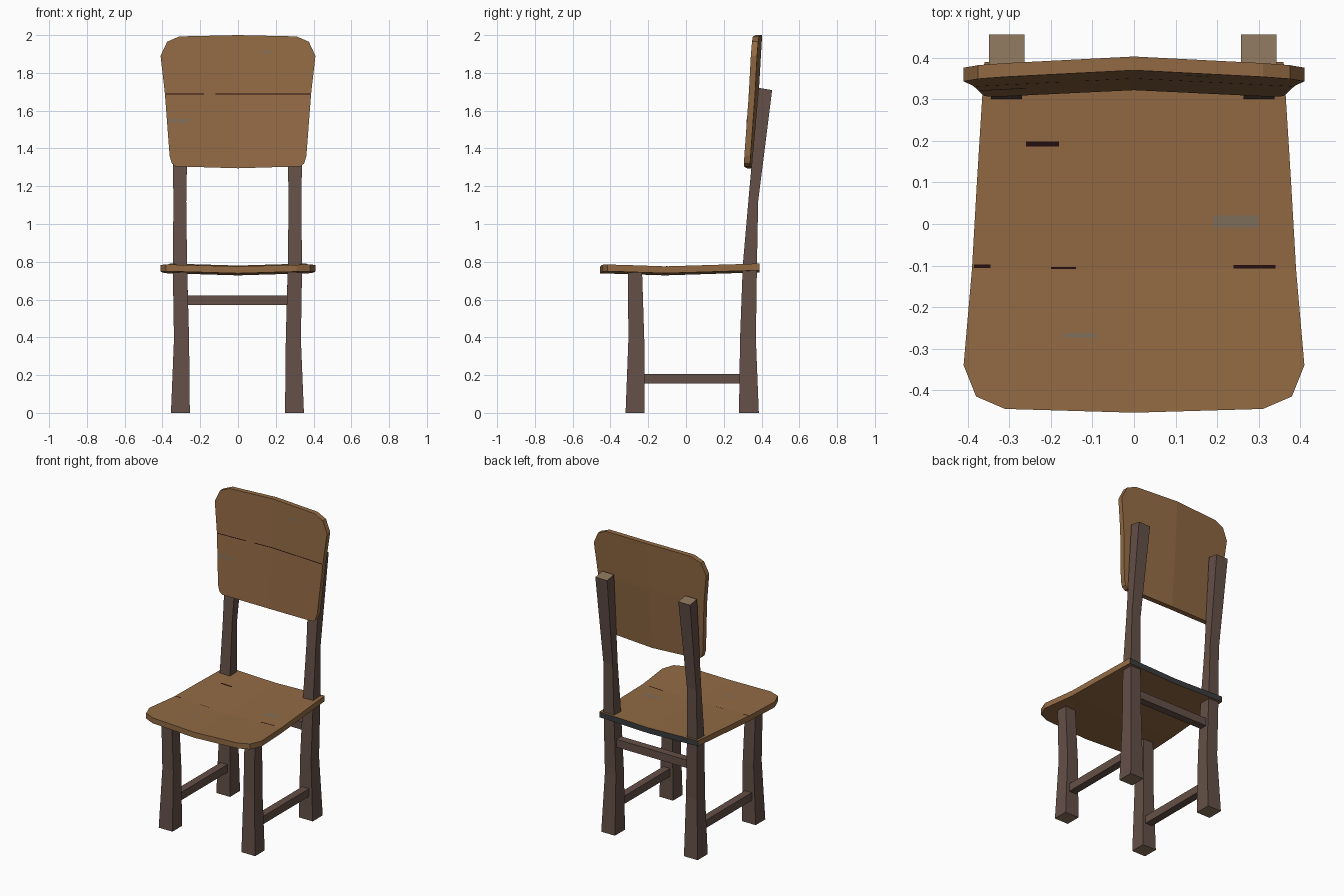
import bpy, bmesh
from mathutils import Vector

if "Cube" in bpy.data.objects:
    bpy.data.objects.remove(bpy.data.objects["Cube"])


def srgb(r, g, b):
    f = lambda c: c / 12.92 if c <= 0.04045 else ((c + 0.055) / 1.055) ** 2.4
    return (f(r / 255), f(g / 255), f(b / 255), 1.0)


def material(name, rgb):
    m = bpy.data.materials.new(name)
    m.diffuse_color = srgb(*rgb)
    m.use_nodes = True
    m.node_tree.nodes["Principled BSDF"].inputs["Base Color"].default_value = m.diffuse_color
    return m


WOOD = material("warm wood", (146, 106, 68))
LEG = material("dark brown wood", (100, 80, 71))
END = material("tan end grain", (140, 117, 92))
DARK = material("charcoal edge", (58, 60, 63))
SEAM = material("dark seam", (38, 14, 14))
WORN = material("worn grey", (128, 110, 90))


def finish(name, bm, mats):
    bmesh.ops.recalc_face_normals(bm, faces=bm.faces)
    me = bpy.data.meshes.new(name)
    bm.to_mesh(me)
    bm.free()
    for m in mats:
        me.materials.append(m)
    ob = bpy.data.objects.new(name, me)
    bpy.context.collection.objects.link(ob)
    return ob


# Surfaces: seat height and backrest depth, each creased along two lines
def seat_point(x, y, off=0.0):
    return Vector((x, y, 0.764 + 0.030 * abs(x) + 0.032 * abs(y + 0.11) + off))


def back_point(x, z, off=0.0):
    slope = 0.058 if z > 1.69 else 0.076
    return Vector((x, 0.352 + slope * (z - 1.69) - 0.05 * abs(x) - off, z))


def slab(name, half, crease, point, thick, mats):
    """Mirrored outline, creased in both directions, then thickened."""
    outline = half + [(-x, v) for x, v in reversed(half) if x > 0]
    bm = bmesh.new()
    bm.faces.new([bm.verts.new((x, v, 0)) for x, v in outline])
    for co, no in (((0, 0, 0), (1, 0, 0)), ((0, crease, 0), (0, 1, 0))):
        bmesh.ops.bisect_plane(bm, geom=bm.verts[:] + bm.edges[:] + bm.faces[:],
                               dist=1e-5, plane_co=co, plane_no=no)
    for v in bm.verts:
        v.co = point(v.co.x, v.co.y)
    ext = bmesh.ops.extrude_face_region(bm, geom=bm.faces[:], use_keep_orig=True)
    bmesh.ops.translate(bm, vec=thick,
                        verts=[g for g in ext["geom"] if isinstance(g, bmesh.types.BMVert)])
    return finish(name, bm, mats)


def flecks(name, point, rects, mat):
    """Thin marks lying on a curved surface."""
    bm = bmesh.new()
    for x0, x1, v0, v1 in rects:
        bm.faces.new([bm.verts.new(point(x, v, 0.0015))
                      for x, v in ((x0, v0), (x1, v0), (x1, v1), (x0, v1))])
    ob = finish(name, bm, [mat])
    want = Vector((0, 0, 1)) if point is seat_point else Vector((0, -1, 0))
    for p in ob.data.polygons:
        if p.normal.dot(want) < 0:
            p.flip()


def post(name, side, sections, tilt=0.0):
    """Square leg lofted through (z, x, y, width, depth) sections."""
    bm = bmesh.new()
    rings = []
    for i, (z, x, y, w, d) in enumerate(sections):
        t = tilt if i == len(sections) - 1 else 0
        cx = side * x - 0.003
        rings.append([bm.verts.new((cx + a * w / 2, y + b * d / 2, z - b * t))
                      for a, b in ((-1, -1), (1, -1), (1, 1), (-1, 1))])
    for lo, hi in zip(rings, rings[1:]):
        for k in range(4):
            n = (k + 1) % 4
            bm.faces.new((lo[k], lo[n], hi[n], hi[k]))
    for ring in (rings[0], rings[-1]):
        bm.faces.new(ring).material_index = 1
    finish(name, bm, [LEG, END])


def bar(name, lo, hi):
    bm = bmesh.new()
    bmesh.ops.create_cube(bm, size=1)
    lo, hi = Vector(lo), Vector(hi)
    for v in bm.verts:
        v.co = (lo + hi) / 2 + v.co * (hi - lo)
    finish(name, bm, [LEG])


# Seat with a dark rear edge
seat = slab("seat", [(0, -0.454), (0.31, -0.445), (0.38, -0.415), (0.41, -0.34),
                     (0.39, -0.11), (0.378, 0.1), (0.36, 0.39), (0, 0.39)],
            -0.11, seat_point, (0, 0, -0.036), [WOOD, DARK])
for p in seat.data.polygons:
    if p.normal.y > 0.9:
        p.material_index = 1

# Backrest
slab("backrest", [(0, 1.295), (0.33, 1.305), (0.35, 1.32), (0.362, 1.36), (0.387, 1.69),
                  (0.41, 1.89), (0.375, 1.965), (0.31, 1.993), (0, 2.0)],
     1.69, back_point, (0, 0.033, 0), [WOOD])

# Legs
for side, tag in ((-1, "left"), (1, "right")):
    post("front_leg_" + tag, side, [(0, 0.302, -0.27, 0.10, 0.10),
                                    (0.39, 0.296, -0.263, 0.08, 0.084),
                                    (0.75, 0.304, -0.27, 0.076, 0.075)])
    post("back_leg_" + tag, side, [(0, 0.302, 0.333, 0.10, 0.105),
                                   (0.39, 0.296, 0.328, 0.08, 0.084),
                                   (0.78, 0.304, 0.338, 0.075, 0.075),
                                   (1.12, 0.305, 0.356, 0.068, 0.052),
                                   (1.715, 0.303, 0.42, 0.086, 0.072)], 0.006)
    # Low side stretcher
    x = side * 0.298 - 0.003
    bar("side_stretcher_" + tag, (x - 0.025, -0.24, 0.155), (x + 0.025, 0.31, 0.207))

# Rear stretcher
bar("rear_stretcher", (-0.28, 0.305, 0.57), (0.28, 0.355, 0.622))

# Seams and worn marks
flecks("seat_seams", seat_point, [(-0.26, -0.18, 0.187, 0.199), (0.24, 0.34, -0.107, -0.099),
                                  (-0.385, -0.345, -0.106, -0.098), (-0.2, -0.14, -0.108, -0.104)], SEAM)
flecks("seat_wear", seat_point, [(0.19, 0.30, -0.008, 0.02), (-0.17, -0.09, -0.274, -0.262)], WORN)
flecks("backrest_seams", back_point, [(-0.38, -0.18, 1.685, 1.69), (-0.12, 0, 1.685, 1.69),
                                      (0, 0.38, 1.685, 1.69)], SEAM)
flecks("backrest_wear", back_point, [(-0.37, -0.26, 1.538, 1.556), (0.12, 0.18, 1.905, 1.917)], WORN)
